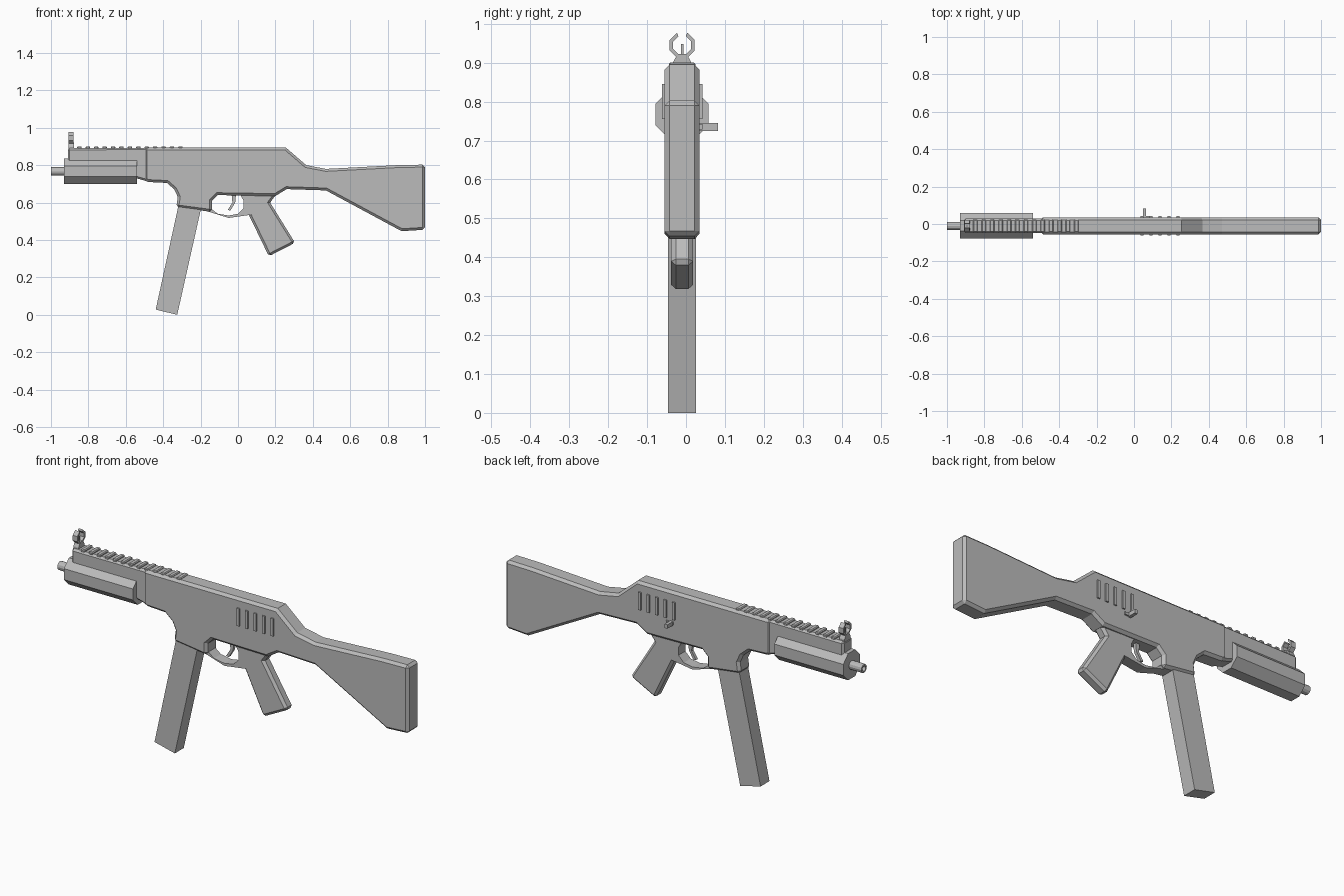
import bpy, bmesh, math
from mathutils import Matrix, Vector

cube = bpy.data.objects.get("Cube")
if cube:
    bpy.data.objects.remove(cube, do_unlink=True)

MID = -0.01  # centre plane of the body

grey = bpy.data.materials.new("plain grey")
grey.use_nodes = True
grey.diffuse_color = (0.5, 0.5, 0.5, 1)
grey.node_tree.nodes["Principled BSDF"].inputs["Base Color"].default_value = grey.diffuse_color


def finish(name, bm, bevel=0):
    bmesh.ops.recalc_face_normals(bm, faces=bm.faces)
    mesh = bpy.data.meshes.new(name)
    bm.to_mesh(mesh)
    bm.free()
    mesh.materials.append(grey)
    obj = bpy.data.objects.new(name, mesh)
    bpy.context.collection.objects.link(obj)
    if bevel:
        mod = obj.modifiers.new("Chamfer", "BEVEL")
        mod.width, mod.segments = bevel, 1
        mod.limit_method, mod.angle_limit = "ANGLE", math.radians(70)
    return obj


def extrude_profile(name, points, half, bevel=0, along="y"):
    """Extrude a side profile (x, z) along y, or a front profile (y, z) along x."""
    bm = bmesh.new()
    if along == "y":
        verts = [bm.verts.new((a, MID - half, b)) for a, b in points]
        move = Vector((0, 2 * half, 0))
    else:
        verts = [bm.verts.new((along - half, MID + a, b)) for a, b in points]
        move = Vector((2 * half, 0, 0))
    face = bm.faces.new(verts)
    new = bmesh.ops.extrude_face_region(bm, geom=[face])["geom"]
    bmesh.ops.translate(bm, vec=move, verts=[v for v in new if isinstance(v, bmesh.types.BMVert)])
    return finish(name, bm, bevel)


def box(name, low, high, bevel=0):
    low, high = Vector(low), Vector(high)
    bm = bmesh.new()
    size = high - low
    bmesh.ops.create_cube(bm, size=1, matrix=Matrix.Translation((low + high) / 2) @ Matrix.Diagonal((*size, 1)))
    return finish(name, bm, bevel)


def lathe_x(name, profile, z, sides, turn=0.0):
    """Spin (x, radius) rings about a line along x; the last ring is capped."""
    bm = bmesh.new()
    rings = []
    for x, r in profile:
        angles = [math.tau * (i + turn) / sides for i in range(sides)]
        rings.append([bm.verts.new((x, MID + r * math.cos(a), z + r * math.sin(a))) for a in angles])
    for a, b in zip(rings, rings[1:]):
        for i in range(sides):
            j = (i + 1) % sides
            bm.faces.new((a[i], a[j], b[j], b[i]))
    bm.faces.new(rings[0])
    bm.faces.new(rings[-1])
    return finish(name, bm)


# Receiver and stock in one outline
extrude_profile("receiver_and_stock", [
    (-0.5, 0.895), (0.255, 0.895), (0.365, 0.80), (0.47, 0.78), (0.85, 0.80), (1.0, 0.803),
    (1.0, 0.455), (0.875, 0.447), (0.47, 0.665), (0.26, 0.672), (0.2, 0.635), (-0.11, 0.64),
    (-0.14, 0.61), (-0.14, 0.55), (-0.33, 0.575), (-0.322, 0.63), (-0.34, 0.67), (-0.38, 0.705),
    (-0.48, 0.71), (-0.5, 0.72)], 0.045, 0.013)

# Narrower front section of the receiver
extrude_profile("front_receiver", [
    (-0.91, 0.892), (-0.48, 0.893), (-0.48, 0.712), (-0.56, 0.735), (-0.91, 0.77)], 0.039, 0.01)

# Handguard and barrel
lathe_x("handguard", [(-0.93, 0.0735), (-0.54, 0.0735)], 0.767, 8, 0.5)
lathe_x("barrel", [(-0.9, 0.022), (-1.0, 0.022), (-1.0, 0.013), (-0.96, 0.013)], 0.767, 12)

# Grip, trigger guard, trigger and magazine
extrude_profile("grip", [
    (0.02, 0.65), (0.06, 0.53), (0.165, 0.313), (0.305, 0.385), (0.172, 0.6), (0.205, 0.645)], 0.028, 0.012)
extrude_profile("trigger_guard", [
    (-0.16, 0.552), (-0.05, 0.518), (0.07, 0.535), (0.09, 0.645), (0.01, 0.645), (0.03, 0.61),
    (0.03, 0.57), (0.0, 0.54), (-0.05, 0.531), (-0.11, 0.541), (-0.14, 0.565), (-0.155, 0.58)], 0.028)
extrude_profile("trigger", [
    (-0.035, 0.65), (-0.03, 0.60), (-0.055, 0.56), (-0.04, 0.558), (-0.015, 0.60), (-0.01, 0.65)], 0.008)
extrude_profile("magazine", [
    (-0.315, 0.6), (-0.195, 0.58), (-0.325, 0.0), (-0.44, 0.028)], 0.036)

# Top rail teeth
for i in range(13):
    x = -0.86 + i * 0.045
    box(f"rail_tooth_{i + 1}", (x, MID - 0.034, 0.885), (x + 0.024, MID + 0.034, 0.901), 0.004)

# Raised side ribs, running through both sides
for i in range(5):
    x = 0.035 + i * 0.048
    box(f"side_rib_{i + 1}", (x, MID - 0.052, 0.755), (x + 0.015, MID + 0.052, 0.845))

# Charging handle on the back side
box("charging_handle", (0.048, 0.02, 0.725), (0.064, 0.082, 0.745))
box("charging_handle_base", (0.045, 0.02, 0.728), (0.085, 0.042, 0.742))

# Front sight: flared base, open ring and thin post
extrude_profile("sight_base", [
    (-0.026, 0.885), (-0.024, 0.9), (-0.012, 0.922), (0.012, 0.922), (0.024, 0.9), (0.026, 0.885)],
    0.015, along=-0.892)
arc = [math.radians(112.5 + 45 * k) for k in range(8)]
ring = [(r * math.cos(a), 0.945 + r * math.sin(a))
        for r, angles in ((0.035, arc), (0.025, arc[::-1])) for a in angles]
extrude_profile("sight_ring", ring, 0.013, along=-0.892)
box("sight_post", (-0.895, MID - 0.003, 0.915), (-0.889, MID + 0.003, 0.948))
